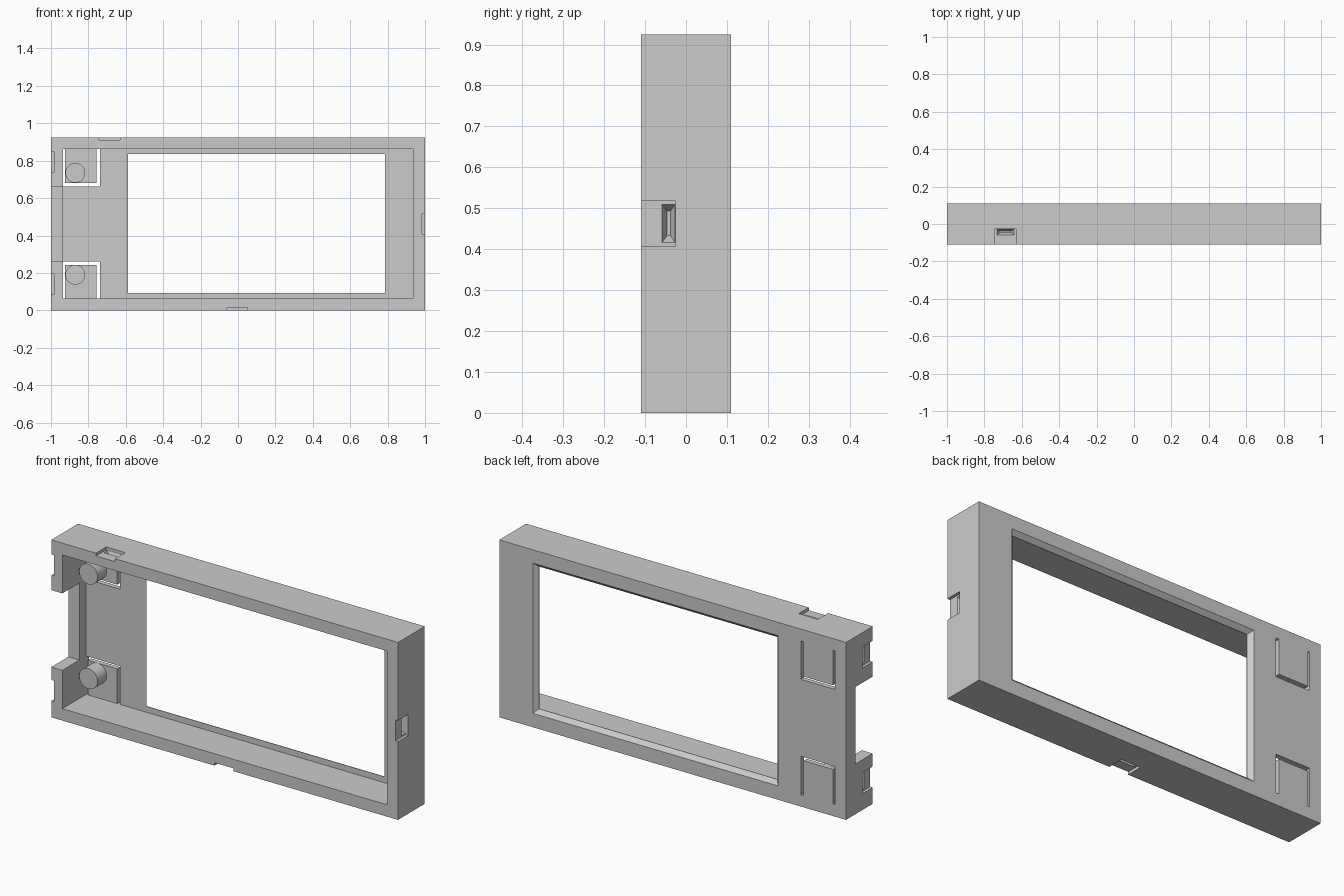
import bpy, bmesh
from math import radians
from mathutils import Vector, Matrix

if "Cube" in bpy.data.objects:
    bpy.data.objects.remove(bpy.data.objects["Cube"], do_unlink=True)

W, D, H = 1.0, 0.11, 0.925        # half width, half depth, height
IX, IZ = 0.936, 0.062             # inside of the walls
FLOOR = 0.085                     # inner face of the back plate

gray = bpy.data.materials.new("plain gray")
gray.diffuse_color = (0.6, 0.6, 0.6, 1)
gray.use_nodes = True
gray.node_tree.nodes["Principled BSDF"].inputs["Base Color"].default_value = (0.6, 0.6, 0.6, 1)


def make(name, bm):
    bmesh.ops.recalc_face_normals(bm, faces=bm.faces)
    mesh = bpy.data.meshes.new(name)
    bm.to_mesh(mesh)
    bm.free()
    mesh.materials.append(gray)
    ob = bpy.data.objects.new(name, mesh)
    bpy.context.collection.objects.link(ob)
    return ob


def hull(name, points):
    bm = bmesh.new()
    for p in points:
        bm.verts.new(p)
    bmesh.ops.convex_hull(bm, input=bm.verts)
    bmesh.ops.dissolve_limit(bm, angle_limit=0.01, verts=bm.verts, edges=bm.edges)
    return make(name, bm)


def box(name, x, y, z):
    return hull(name, [(a, b, c) for a in x for b in y for c in z])


body = box("frame", (-W, W), (-D, D), (0, H))


def cut(cutter):
    mod = body.modifiers.new(cutter.name, "BOOLEAN")
    mod.operation = "DIFFERENCE"
    mod.solver = "EXACT"
    mod.object = cutter
    bpy.context.view_layer.objects.active = body
    bpy.ops.object.modifier_apply(modifier=mod.name)
    bpy.data.objects.remove(cutter, do_unlink=True)


# Hollow inside, open at the front
cut(box("hollow", (-IX, IX), (-0.2, FLOOR), (IZ, H - IZ)))

# Window, chamfered outward at the back
x0, x1, z0, z1 = -0.588, 0.786, 0.093, 0.835
cut(box("window", (x0, x1), (0, 0.2), (z0, z1)))
g = 0.03
cut(hull("window_chamfer",
         [(x, 0.088, z) for x in (x0, x1) for z in (z0, z1)] +
         [(x, 0.12, z) for x in (x0 - g, x1 + g) for z in (z0 - g, z1 + g)]))

# Wide gap in the left-hand end wall
cut(box("end_gap", (-1.1, -0.9), (-0.2, 0.03), (0.262, H - 0.262)))

# U-shaped slots that free the two spring tabs
for lower in (True, False):
    def zs(a, b):
        return (a, b) if lower else (H - b, H - a)
    cut(box("slot_outer", (-IX, -0.925), (0.05, 0.2), zs(IZ, 0.25)))
    cut(box("slot_inner", (-0.756, -0.739), (0.05, 0.2), zs(IZ, 0.25)))
    cut(box("slot_end", (-IX, -0.739), (0.05, 0.2), zs(0.243, 0.262)))

# Snap notches: a shallow step from the front edge with a tapered pocket in it
def notch(origin, along, outward):
    o, a, n = Vector(origin), Vector(along), Vector(outward)

    def pt(t, y, h):
        return o + a * t + n * h + Vector((0, y, 0))
    half = 0.055
    cut(hull("notch_step", [pt(t, y, h) for t in (-half, half)
                            for y in (-0.2, -0.026) for h in (-0.015, 0.05)]))
    cut(hull("notch_pocket",
             [pt(t, y, -0.014) for t in (-0.047, 0.047) for y in (-0.059, -0.027)] +
             [pt(t, y, -0.04) for t in (-0.03, 0.03) for y in (-0.046, -0.038)]))


notch((-0.687, 0, H), (1, 0, 0), (0, 0, 1))
notch((-0.003, 0, 0), (1, 0, 0), (0, 0, -1))
notch((W, 0, 0.463), (0, 0, 1), (1, 0, 0))
for z in (0.14, H - 0.13):
    notch((-W, 0, z), (0, 0, 1), (-1, 0, 0))

# Round pins standing on the tabs
for name, z in (("lower_pin", 0.19), ("upper_pin", H - 0.19)):
    bm = bmesh.new()
    bmesh.ops.create_cone(bm, cap_ends=True, segments=40, radius1=0.053, radius2=0.053,
                          depth=0.08,
                          matrix=Matrix.Translation((-0.87, 0.05, z)) @ Matrix.Rotation(radians(90), 4, "X"))
    pin = make(name, bm)
    bpy.ops.object.select_all(action="DESELECT")
    pin.select_set(True)
    bpy.context.view_layer.objects.active = pin
    bpy.ops.object.shade_smooth_by_angle(angle=radians(35))
